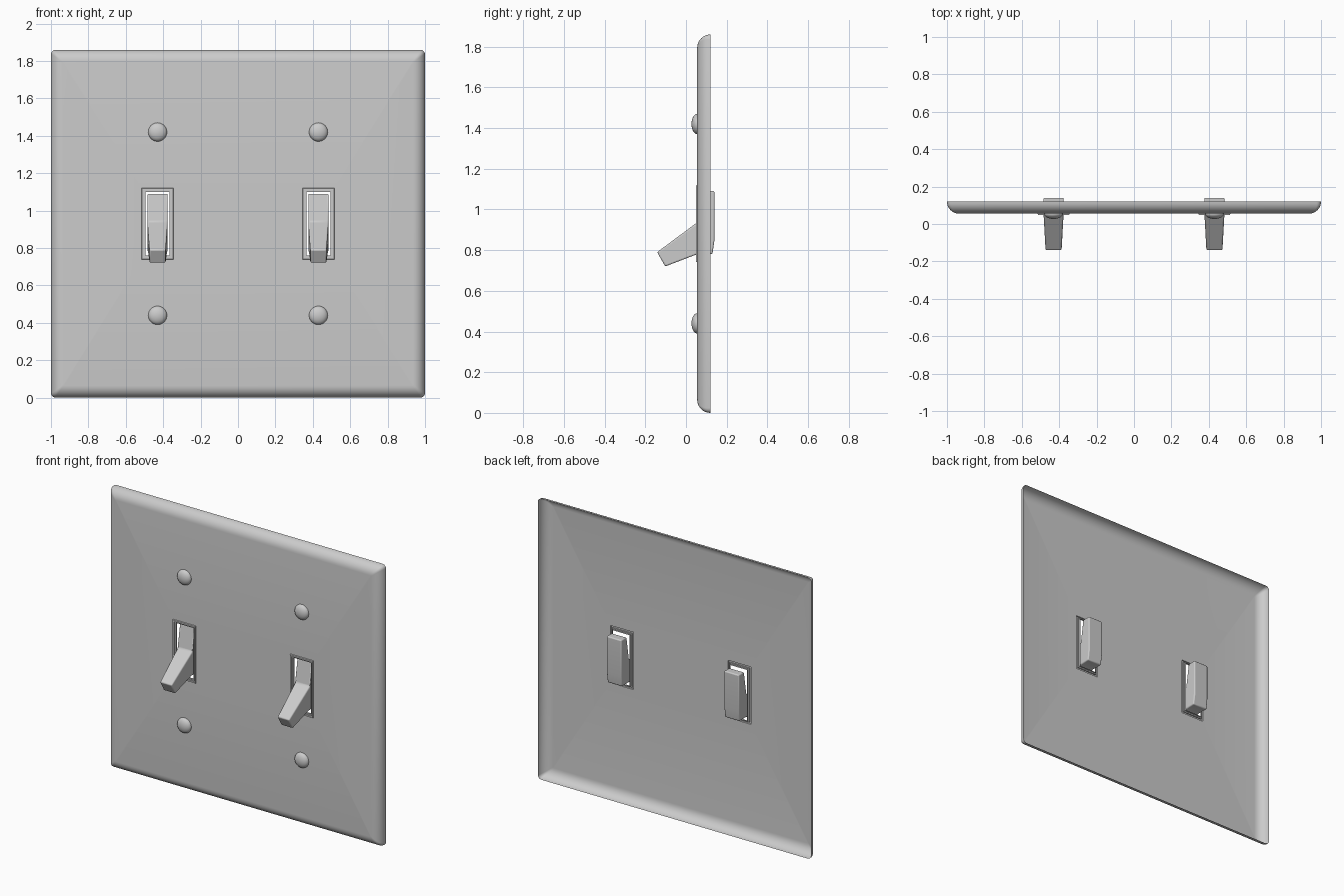
import bpy, bmesh, math
from mathutils import Matrix

cube = bpy.data.objects.get("Cube")
if cube:
    bpy.data.objects.remove(cube, do_unlink=True)

grey = bpy.data.materials.new("light grey plastic")
grey.use_nodes = True
COLOUR = (0.6, 0.6, 0.6, 1)
grey.diffuse_color = COLOUR
grey.node_tree.nodes["Principled BSDF"].inputs["Base Color"].default_value = COLOUR

MID_Z = 0.93      # height of the plate centre
FACE_Y = 0.055    # front face of the plate
SWITCH_X = 0.43


def finish(bm, name, angle=35, bevel=0):
    bmesh.ops.recalc_face_normals(bm, faces=bm.faces)
    mesh = bpy.data.meshes.new(name)
    bm.to_mesh(mesh)
    bm.free()
    obj = bpy.data.objects.new(name, mesh)
    bpy.context.collection.objects.link(obj)
    mesh.materials.append(grey)
    if bevel:
        mod = obj.modifiers.new("rounded edges", 'BEVEL')
        mod.width = bevel
        mod.segments = 3
        mod.limit_method = 'ANGLE'
    bpy.ops.object.select_all(action='DESELECT')
    obj.select_set(True)
    bpy.context.view_layer.objects.active = obj
    bpy.ops.object.shade_smooth_by_angle(angle=math.radians(angle))
    return obj


def rect_ring(bm, half_w, half_h, y, radius=0, cx=0):
    """Ring of vertices round a rectangle, with optional rounded corners."""
    steps = 4 if radius else 0
    ring = []
    for i, (sx, sz) in enumerate([(1, 1), (-1, 1), (-1, -1), (1, -1)]):
        for k in range(steps + 1):
            a = math.pi / 2 * (i + k / max(steps, 1))
            ring.append(bm.verts.new((
                cx + sx * (half_w - radius) + radius * math.cos(a), y,
                MID_Z + sz * (half_h - radius) + radius * math.sin(a))))
    return ring


def bridge(bm, a, b):
    n = len(a)
    for i in range(n):
        bm.faces.new((a[i], a[(i + 1) % n], b[(i + 1) % n], b[i]))


def edge_loop(bm, ring):
    edges = []
    for a, b in zip(ring, ring[1:] + ring[:1]):
        edges.append(bm.edges.get((a, b)) or bm.edges.new((a, b)))
    return edges


# Wall plate: open-backed shell with a rounded rim and two openings
bm = bmesh.new()
previous = None
for i in range(9):
    a = math.pi / 2 * i / 8
    inset = 0.065 * (1 - math.cos(a))
    ring = rect_ring(bm, 1 - inset, 0.93 - inset, 0.12 - 0.065 * math.sin(a),
                     0.025 - 0.02 * i / 8)
    if previous:
        bridge(bm, previous, ring)
    previous = ring
edges = edge_loop(bm, previous)
for side in (-1, 1):
    edges += edge_loop(bm, rect_ring(bm, 0.085, 0.19, FACE_Y, cx=side * SWITCH_X))
bmesh.ops.triangle_fill(bm, edges=edges, use_beauty=True, normal=(0, -1, 0))
finish(bm, "wall_plate")


def make_frame(cx, name):
    bm = bmesh.new()
    sections = [(0, FACE_Y), (0.002, 0.048), (0.012, 0.048),
                (0.012, 0.056), (0.02, 0.056), (0.02, 0.068)]
    rings = [rect_ring(bm, 0.085 - d, 0.19 - d, y, cx=cx) for d, y in sections]
    for a, b in zip(rings, rings[1:]):
        bridge(bm, a, b)
    finish(bm, name)


def make_toggle(cx, name):
    # Side outline as (y, z, half width): rocker body first, lever tip last
    outline = [(0.06, 0.94, 0.054), (0.085, 1.09, 0.054), (0.14, 1.09, 0.054),
               (0.14, 0.85, 0.054), (0.13, 0.78, 0.054), (0.055, 0.78, 0.052),
               (-0.102, 0.72, 0.043), (-0.142, 0.79, 0.043)]
    bm = bmesh.new()
    sides = [[bm.verts.new((cx + s * w, y, z)) for y, z, w in outline] for s in (-1, 1)]
    bridge(bm, *sides)
    for v in sides:
        bm.faces.new(v[:6])
        bm.faces.new((v[0], v[5], v[6], v[7]))
    finish(bm, name, bevel=0.007)


def make_screw(cx, z, name):
    # Shallow dome, cut flush with the plate
    bm = bmesh.new()
    bmesh.ops.create_uvsphere(bm, u_segments=32, v_segments=16, radius=0.05)
    bmesh.ops.bisect_plane(bm, geom=bm.verts[:] + bm.edges[:] + bm.faces[:],
                           plane_co=(0, 0, 0), plane_no=(0, 0, -1), clear_outer=True)
    bm.transform(Matrix.Translation((cx, FACE_Y, z))
                 @ Matrix.Rotation(math.pi / 2, 4, 'X') @ Matrix.Diagonal((1, 1, 0.56, 1)))
    finish(bm, name, angle=60)


for side, label in ((-1, "right"), (1, "left")):
    x = side * SWITCH_X
    make_frame(x, label + "_switch_frame")
    make_toggle(x, label + "_toggle")
    make_screw(x, 1.42, label + "_upper_screw")
    make_screw(x, 0.44, label + "_lower_screw")
